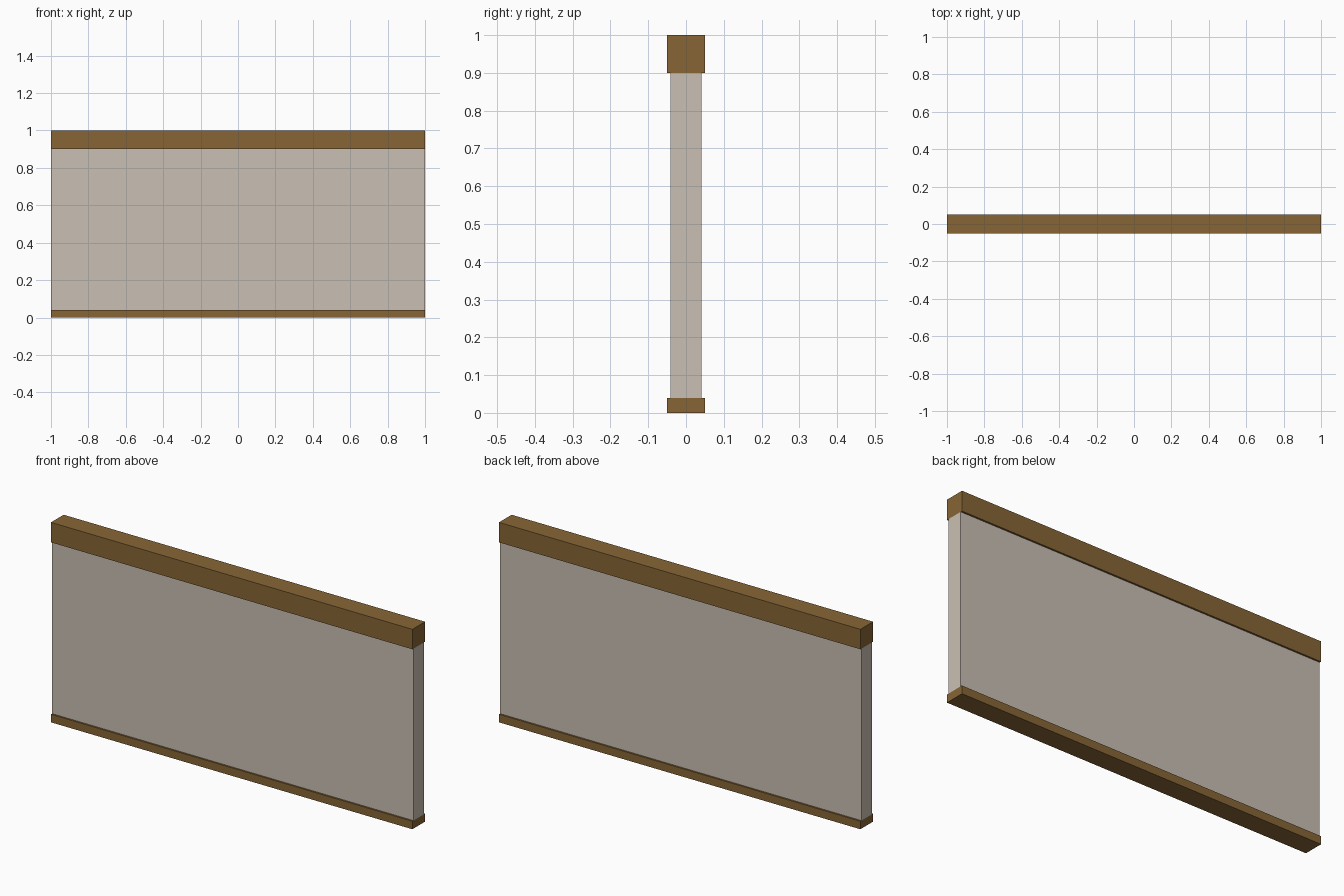
import bpy

if "Cube" in bpy.data.objects:
    bpy.data.objects.remove(bpy.data.objects["Cube"])


def material(name, color):
    m = bpy.data.materials.new(name)
    m.diffuse_color = (*color, 1.0)
    m.use_nodes = True
    m.node_tree.nodes["Principled BSDF"].inputs["Base Color"].default_value = m.diffuse_color
    return m


wood = material("brown wood", (0.242, 0.130, 0.036))
plaster = material("pale plaster", (0.591, 0.523, 0.451))


def box(name, depth, z0, z1, mat, length=2.0):
    """Box centred on x and y, spanning z0 to z1."""
    bpy.ops.mesh.primitive_cube_add(size=1, location=(0, 0, 0))
    ob = bpy.context.object
    ob.name = name
    for v in ob.data.vertices:
        v.co.x *= length
        v.co.y *= depth
        v.co.z = z1 if v.co.z > 0 else z0
    ob.data.materials.append(mat)
    return ob


# Wooden rails along the foot and the top
box("bottom_rail", 0.10, 0.0, 0.04, wood)
box("top_rail", 0.10, 0.90, 1.0, wood)

# Slightly thinner wall panel between the rails
box("wall_panel", 0.082, 0.04, 0.90, plaster)
